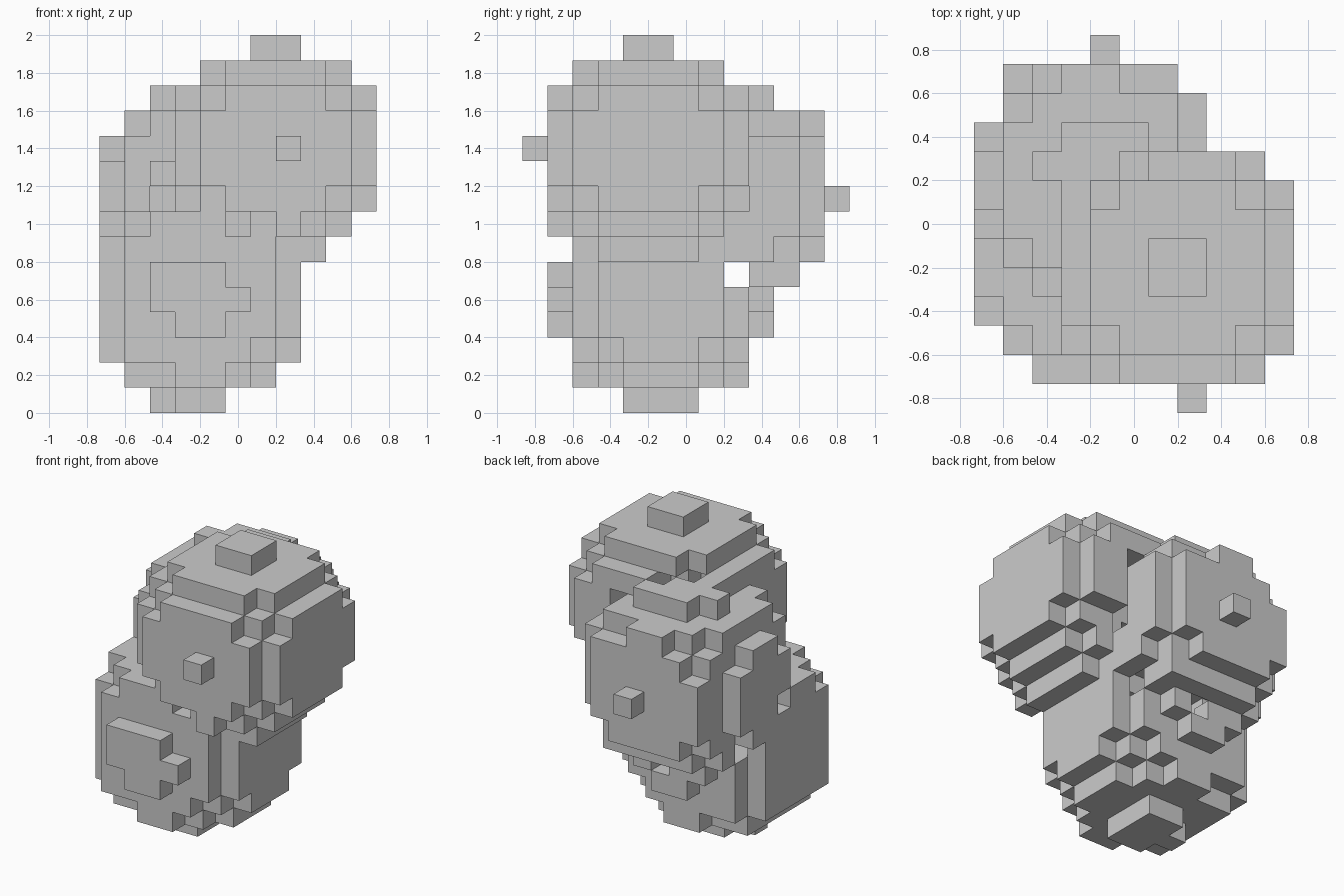
import bpy
import bmesh
from mathutils import Vector

if "Cube" in bpy.data.objects:
    bpy.data.objects.remove(bpy.data.objects["Cube"])

CELL = 2 / 15   # block size: the model is 11 x 13 x 15 blocks

# Three overlapping balls, in block units:
# centre, squared radius, z stretch, flattening of the x / y / z poles
BALLS = [
    ((1.505, -1.52, 9.7995), 20.358, 1.01, (0, 0, 0)),          # upper front ball
    ((-1.67, -1.0, 4.18), 20.07, 1.0, (0, 1.2, 0.7)),           # lower ball
    ((-1.30, 1.75, 8.10), 20.20, 1.0, (1.6, 1.75, 1.6)),        # upper back ball
]


def in_ball(p, ball):
    centre, r2, stretch, flat = ball
    d = [p[0] - centre[0], p[1] - centre[1], (p[2] - centre[2]) * stretch]
    return sum(v * v + (f if abs(v) > 3.6 else 0) for v, f in zip(d, flat)) <= r2


# Blocks are solid where an odd number of balls overlap (leaves grooves at the seams)
solid = {
    (x, y, z)
    for x in range(-5, 6) for y in range(-6, 7) for z in range(15)
    if sum(in_ball((x, y, z), b) for b in BALLS) % 2
}

# Skin: one square for every exposed block side
bm = bmesh.new()
verts = {}


def vert(p):
    key = tuple(round(2 * c) for c in p)
    if key not in verts:
        verts[key] = bm.verts.new((p[0] * CELL, p[1] * CELL, (p[2] + 0.5) * CELL))
    return verts[key]


for block in solid:
    for axis in range(3):
        for sign in (-1, 1):
            n = Vector((0, 0, 0))
            n[axis] = sign
            if tuple(int(a + b) for a, b in zip(block, n)) in solid:
                continue
            u = Vector((0, 0, 0))
            u[(axis + 1) % 3] = 0.5
            v = n.cross(u)
            c = Vector(block) + n * 0.5
            bm.faces.new([vert(c + s * u + t * v)
                          for s, t in ((-1, -1), (1, -1), (1, 1), (-1, 1))])

mesh = bpy.data.meshes.new("block_ball_cluster")
bm.to_mesh(mesh)
bm.free()
obj = bpy.data.objects.new("block_ball_cluster", mesh)
bpy.context.collection.objects.link(obj)
